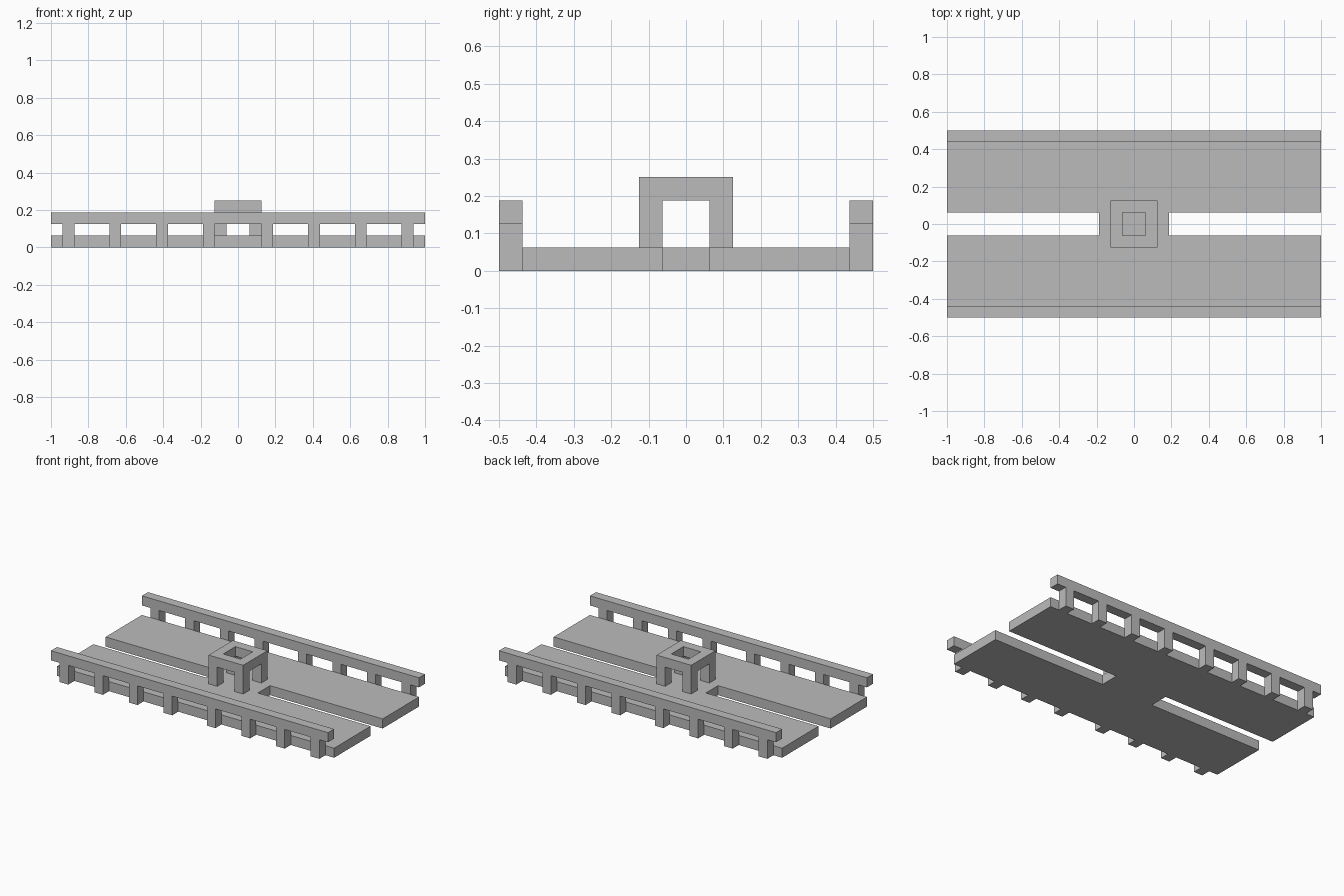
import bpy
import bmesh
from mathutils import Matrix, Vector

old = bpy.data.objects.get("Cube")
if old:
    bpy.data.objects.remove(old, do_unlink=True)

U = 1 / 16  # building module

stone = bpy.data.materials.new("stone_grey")
stone.use_nodes = True
GREY = (0.5, 0.5, 0.5, 1)
stone.diffuse_color = GREY
stone.node_tree.nodes["Principled BSDF"].inputs["Base Color"].default_value = GREY


def finish(name, bm):
    bmesh.ops.recalc_face_normals(bm, faces=bm.faces)
    mesh = bpy.data.meshes.new(name)
    bm.to_mesh(mesh)
    bm.free()
    mesh.materials.append(stone)
    obj = bpy.data.objects.new(name, mesh)
    bpy.context.collection.objects.link(obj)


def box(name, low, high):
    """Box between two corners, given in modules."""
    low, high = Vector(low) * U, Vector(high) * U
    bm = bmesh.new()
    bmesh.ops.create_cube(bm, size=1, matrix=Matrix.Translation((low + high) / 2)
                          @ Matrix.Diagonal((*(high - low), 1)))
    finish(name, bm)


def slab(name, outlines, low, high):
    """Extrude flat polygons upward, sharing their common edges."""
    bm = bmesh.new()
    for outline in outlines:
        bm.faces.new([bm.verts.new((x * U, y * U, low * U)) for x, y in outline])
    bmesh.ops.remove_doubles(bm, verts=bm.verts, dist=0.0001)
    top = bmesh.ops.extrude_face_region(bm, geom=bm.faces[:])["geom"]
    bmesh.ops.translate(bm, vec=(0, 0, (high - low) * U),
                        verts=[v for v in top if isinstance(v, bmesh.types.BMVert)])
    finish(name, bm)


# Deck: two long halves joined by a middle bridge
half = [(-16, 1), (-3, 1), (3, 1), (16, 1), (16, 7), (-16, 7)]
bridge = [(-3, -1), (3, -1), (3, 1), (-3, 1)]
slab("deck", [half, [(-x, -y) for x, y in half], bridge], 0, 1)

# Side railings on evenly spaced posts
for side, y in (("front", -8), ("back", 7)):
    box(side + "_rail", (-16, y, 2), (16, y + 1, 3))
    for i in range(8):
        x = -15 + 4 * i if i < 4 else 2 + 4 * (i - 4)
        box(f"{side}_post_{i + 1}", (x, y, 0), (x + 1, y + 1, 2))

# Central stand: square ring on four corner legs
ring = []
corners = [(-1, -1), (1, -1), (1, 1), (-1, 1)]
for a, b in zip(corners, corners[1:] + corners[:1]):
    ring.append([(a[0] * 2, a[1] * 2), (b[0] * 2, b[1] * 2), b, a])
slab("stand_ring", ring, 3, 4)
for i, (x, y) in enumerate(corners):
    box(f"stand_leg_{i + 1}", (min(x, 2 * x), min(y, 2 * y), 1),
        (max(x, 2 * x), max(y, 2 * y), 3))
